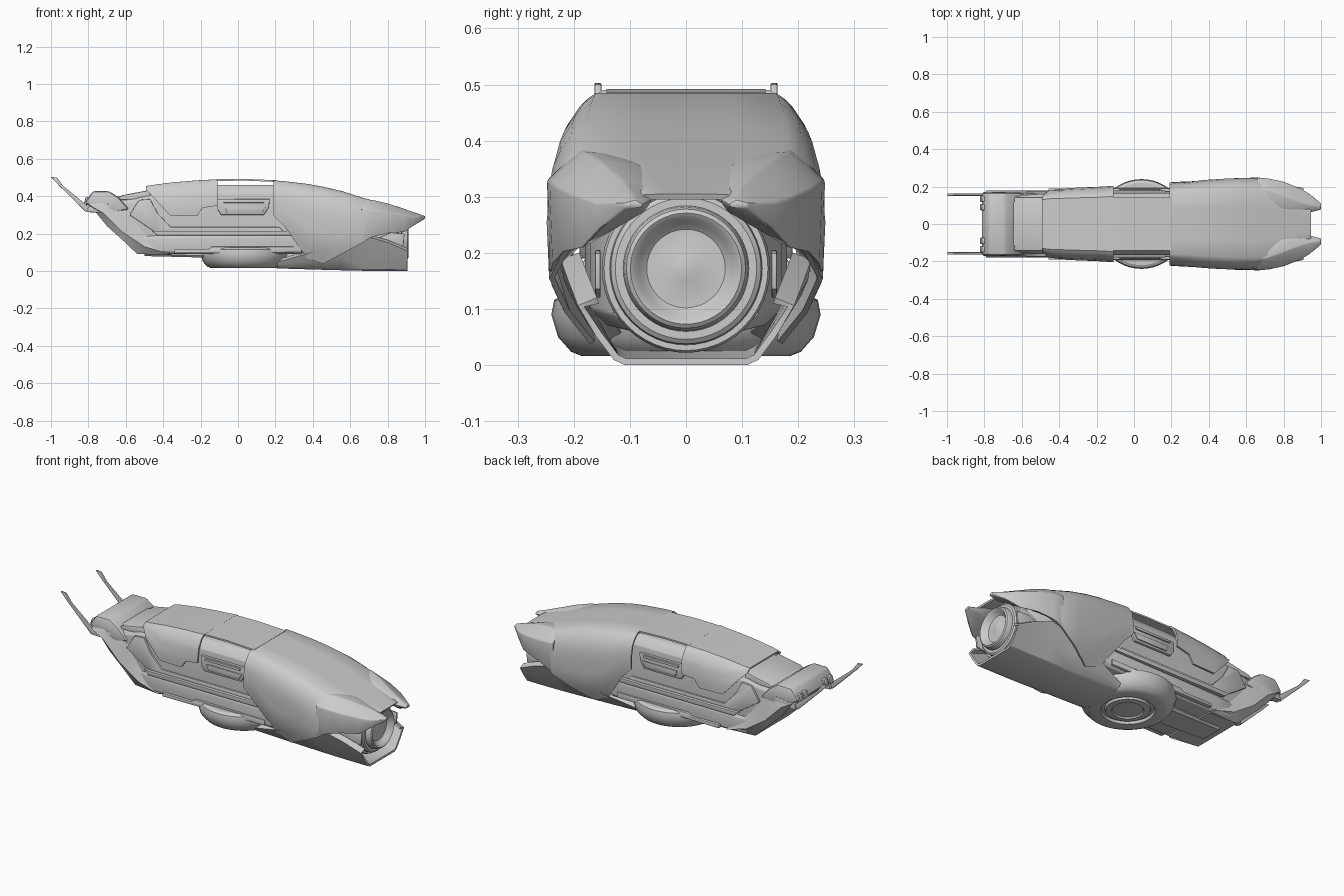
import bpy, bmesh, math

cube = bpy.data.objects.get("Cube")
if cube:
    bpy.data.objects.remove(cube, do_unlink=True)

grey = bpy.data.materials.new("hull grey")
grey.use_nodes = True
tone = (0.6, 0.6, 0.6, 1)
grey.diffuse_color = tone
grey.node_tree.nodes["Principled BSDF"].inputs["Base Color"].default_value = tone


def build(name, verts, faces, bevel=0, mirror=False, solid=0, angle=30):
    """Make a smooth-by-angle object, with optional thickness, mirror and bevel."""
    bm = bmesh.new()
    vs = [bm.verts.new(v) for v in verts]
    for f in faces:
        bm.faces.new([vs[i] for i in f])
    bmesh.ops.remove_doubles(bm, verts=bm.verts, dist=1e-5)
    bmesh.ops.recalc_face_normals(bm, faces=bm.faces)
    me = bpy.data.meshes.new(name)
    bm.to_mesh(me)
    bm.free()
    ob = bpy.data.objects.new(name, me)
    bpy.context.collection.objects.link(ob)
    me.materials.append(grey)
    if solid:
        m = ob.modifiers.new("thickness", "SOLIDIFY")
        m.thickness, m.offset = solid, 0
    if mirror:
        m = ob.modifiers.new("mirror", "MIRROR")
        m.use_axis = (False, True, False)
    if bevel:
        m = ob.modifiers.new("bevel", "BEVEL")
        m.width, m.segments, m.limit_method = bevel, 2, "ANGLE"
    bpy.ops.object.select_all(action="DESELECT")
    ob.select_set(True)
    bpy.context.view_layer.objects.active = ob
    # Apply first, so rims made by the modifiers get sharp edges too
    bpy.ops.object.convert(target="MESH")
    bpy.ops.object.shade_smooth_by_angle(angle=math.radians(angle))


def grid(name, rows, wrap=False, caps=False, **opts):
    """Skin a list of equally long point rows."""
    n = len(rows[0])
    verts = [p for r in rows for p in r]
    faces = [(i * n + j, i * n + (j + 1) % n, (i + 1) * n + (j + 1) % n, (i + 1) * n + j)
             for i in range(len(rows) - 1) for j in range(n if wrap else n - 1)]
    if caps:
        faces += [tuple(range(n)), tuple(range(len(verts) - n, len(verts)))]
    build(name, verts, faces, **opts)


def slab(name, outline, y0, y1, **opts):
    """Side outline in x and z, extruded between two y values."""
    grid(name, [[(x, y, z) for x, z in outline] for y in (y0, y1)],
         wrap=True, caps=True, **opts)


def turned(name, profile, place, n=48):
    """Turn a (radius, height) profile; place maps it to the model."""
    turns = [math.tau * k / n for k in range(n)]
    grid(name, [[place(r * math.cos(a), r * math.sin(a), h) for a in turns]
                for r, h in profile], wrap=True, caps=True)


def lerp(table, t):
    for (a, p), (b, q) in zip(table, table[1:]):
        if t <= b:
            return p + (q - p) * (t - a) / (b - a)
    return table[-1][1]


# Armour shells: flat roof, rounded shoulder, skirt tucked in at the bottom
SIDE = [(0, .73), (.015, .83), (.055, .95), (.12, 1), (.28, .97), (.41, .7)]


def shell(name, stations):
    rows = []
    for x, w, top, low in stations:
        depth = top - low
        row = [(x, y * w, top) for y in (0, .35)]
        for k in range(10):
            d = depth * (k / 9) ** 1.4
            row.append((x, w * lerp(SIDE, d), top - d))
        rows.append([(x, -y, z) for x, y, z in row[:0:-1]] + row)
    grid(name, rows, solid=.01, angle=35)


shell("rear_shell", [(.19, .218, .48, .3), (.25, .222, .475, .24), (.37, .23, .461, .07),
                     (.455, .236, .446, .04), (.56, .242, .421, .095), (.67, .244, .386, .155),
                     (.8, .195, .35, .24), (.945, .1, .3, .28)])
shell("front_shell", [(-.49, .175, .45, .435), (-.45, .183, .456, .39), (-.36, .187, .468, .294),
                      (-.22, .193, .48, .294), (-.19, .194, .481, .337), (-.11, .2, .486, .35)])

# Roof bridge over the open side bays
grid("roof_bridge", [[(x, y, z) for y in (-.142, .142)]
                     for x, z in ((-.12, .486), (.04, .488), (.2, .481))], solid=.009)


# Inner hull: chamfered box section
def hull(name, stations, c=.03, **opts):
    rows = []
    for x, w, low, top in stations:
        half = [(w - c, low), (w, low + c), (w, top - c * 1.5), (w - c * 1.2, top)]
        rows.append([(x, y, z) for y, z in half] + [(x, -y, z) for y, z in half[::-1]])
    grid(name, rows, wrap=True, caps=True, **opts)


hull("inner_hull", [(-.66, .15, .25, .395), (-.5, .16, .11, .425), (-.3, .165, .1, .45),
                    (-.1, .165, .1, .46), (.2, .165, .1, .46), (.45, .18, .08, .43),
                    (.68, .17, .07, .36), (.8, .13, .06, .32)], bevel=.005)
hull("belly_step", [(-.5, .165, .09, .2), (-.4, .175, .09, .2), (.34, .185, .09, .205)],
     c=.015, bevel=.004)
hull("keel", [(-.5, .07, .08, .14), (.3, .09, .06, .14)], c=.01)

# Lower tail cowl, an open trough under the engine
trough = []
for x, w, low, rim in [(.21, .14, .02, .045), (.4, .19, .014, .1), (.55, .212, .01, .15),
                       (.68, .218, .007, .185), (.8, .205, .006, .15), (.905, .187, .006, .105)]:
    half = [(.108, low), (.125, low + .008), ((w + .125) / 2, (low + rim) / 2), (w, rim),
            (w - .03, rim + .01)]
    trough.append([(x, -y, z) for y, z in half[::-1]] + [(x, y, z) for y, z in half])
grid("tail_cowl", trough, solid=.012)

# Tail petals over the engine
petal = [
    (.66, [(.15, .383), (.19, .385), (.248, .33), (.245, .155), (.16, .24)]),
    (.72, [(.105, .374), (.18, .38), (.243, .325), (.238, .18), (.14, .26)]),
    (.8, [(.078, .356), (.15, .362), (.226, .315), (.22, .2), (.11, .275)]),
    (.89, [(.062, .32), (.115, .333), (.19, .3), (.187, .207), (.09, .272)]),
    (.94, [(.06, .295), (.1, .316), (.16, .29), (.155, .242), (.075, .272)]),
    (1, [(.075, .287), (.09, .295), (.112, .29), (.108, .28), (.08, .28)])]
grid("tail_petal", [[(x, y, z) for y, z in ring] for x, ring in petal],
     wrap=True, caps=True, mirror=True, bevel=.005)

# Lower side fins beside the nozzle
slab("tail_fin", [(.7, .16), (.82, .205), (.89, .2), (.885, .135), (.8, .12)], .152, .162,
     mirror=True, bevel=.003)

# Engine nozzle: stepped rings, a rounded lip and a dished centre
turned("engine_nozzle", [(.13, .6), (.15, .64), (.15, .84), (.146, .85), (.136, .85),
                         (.134, .872), (.126, .878), (.112, .878), (.11, .895), (.106, .907),
                         (.099, .912), (.091, .907), (.083, .893), (.07, .882), (.045, .882),
                         (.02, .888), (.004, .89)],
       lambda a, b, h: (h, a, .172 + b))

# Round lift disc under the belly
turned("lift_disc", [(.1, .125), (.22, .125), (.235, .116), (.24, .09), (.228, .05), (.205, .024),
                     (.185, .016), (.135, .016), (.13, .03), (.115, .03), (.11, .018),
                     (.08, .015), (.075, .022), (.005, .018)],
       lambda a, b, h: (.04 + a, b, h))

# Nose: rounded head, sloping chin band, brow
slab("nose_head", [(-.82, .365), (-.775, .428), (-.69, .428), (-.64, .395), (-.58, .33), (-.72, .3)],
     -.168, .168, bevel=.015)
band = [
    ((-.81, .372), (-.79, .35), (-.77, .325)),
    ((-.64, .385), (-.72, .31), (-.7, .24)),
    ((-.56, .28), (-.62, .21), (-.62, .168)),
    ((-.45, .18), (-.5, .13), (-.54, .092)),
    ((-.34, .105), (-.38, .095), (-.36, .085))]
grid("chin_band", [[(x, s * y, z) for s, order in ((1, 1), (-1, -1))
                    for (x, z), y in list(zip(row, (.155, .178, .15)))[::order]]
                   for row in band], wrap=True, caps=True, angle=25)
slab("nose_brow", [(-.66, .38), (-.62, .405), (-.48, .432), (-.45, .38)], -.145, .145, bevel=.008)
for y in (.09, .135):
    slab("nose_knob", [(-.825, .355), (-.815, .395), (-.78, .395), (-.77, .35)], y - .017, y + .017,
         mirror=True, bevel=.006)

# Forward prongs
slab("prong", [(-1, .503), (-.968, .5), (-.935, .455), (-.79, .337), (-.7, .33), (-.7, .315),
               (-.815, .318), (-.955, .455)], .151, .163, mirror=True, bevel=.002)
slab("prong_mount", [(-.81, .315), (-.8, .345), (-.68, .36), (-.68, .31)], .135, .17,
     mirror=True, bevel=.004)

# Side trim: forward panel, long rail, lower rail
slab("side_panel", [(-.58, .3), (-.53, .38), (-.47, .385), (-.43, .31), (-.36, .235),
                    (.22, .235), (.25, .205), (-.44, .205)], .16, .173, mirror=True, bevel=.003)
slab("side_rail", [(-.46, .215), (.36, .215), (.34, .19), (-.43, .19)], .17, .19,
     mirror=True, bevel=.003)
slab("lower_rail", [(-.34, .115), (-.16, .115), (-.14, .13), (.3, .13), (.3, .1), (-.34, .095)],
     .17, .192, mirror=True, bevel=.003)

# Side bay hatch with a raised plate and grip
slab("bay_hatch", [(-.11, .385), (.17, .385), (.165, .34), (.14, .3), (-.09, .3), (-.11, .33)],
     .16, .178, mirror=True, bevel=.004)
slab("hatch_plate", [(-.07, .345), (.15, .345), (.13, .312), (-.06, .312)], .176, .184,
     mirror=True, bevel=.002)
slab("hatch_grip", [(-.08, .378), (.14, .378), (.14, .365), (-.08, .365)], .176, .186,
     mirror=True, bevel=.002)
